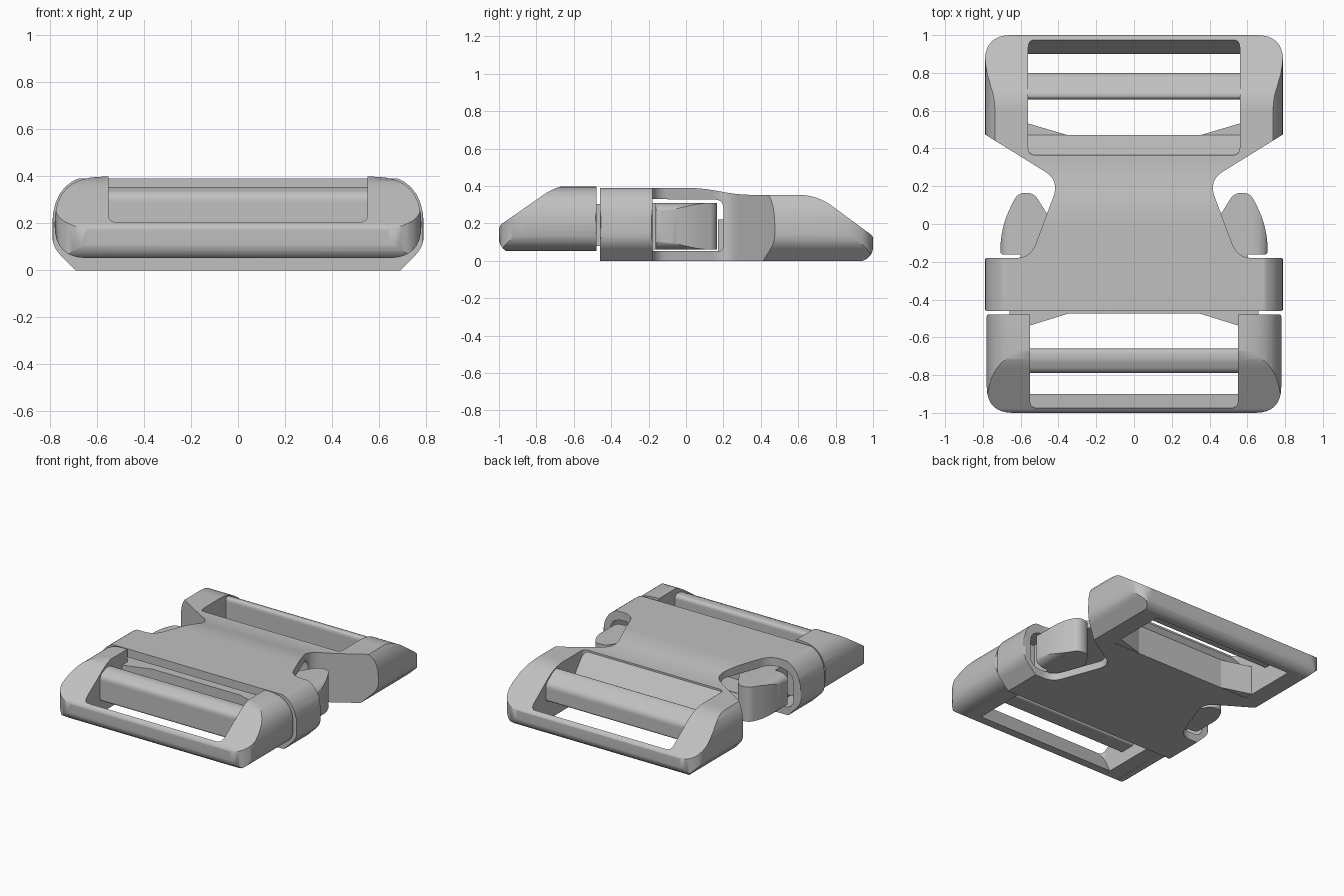
import bpy, bmesh
from mathutils import Vector

if "Cube" in bpy.data.objects:
    bpy.data.objects.remove(bpy.data.objects["Cube"], do_unlink=True)

GREY = (0.53, 0.53, 0.53, 1)
grey = bpy.data.materials.new("grey_plastic")
grey.use_nodes = True
grey.diffuse_color = GREY
grey.node_tree.nodes["Principled BSDF"].inputs["Base Color"].default_value = GREY
grey.node_tree.nodes["Principled BSDF"].inputs["Roughness"].default_value = 0.6


def rounded(points, steps=8):
    """Closed outline; an optional third value rounds that corner."""
    out = []
    for i, p in enumerate(points):
        c = Vector(p[:2])
        if len(p) < 3:
            out.append(c)
            continue
        before = Vector(points[i - 1][:2])
        after = Vector(points[(i + 1) % len(points)][:2])
        a = c + (before - c).normalized() * p[2]
        b = c + (after - c).normalized() * p[2]
        for k in range(steps + 1):
            t = k / steps
            out.append(a * (1 - t) ** 2 + c * 2 * t * (1 - t) + b * t * t)
    return out


def sym(points):
    """Complete a right-hand half outline with its mirror image."""
    return points + [(-p[0], *p[1:]) for p in reversed(points)]


def prism(name, points, axis, low, high):
    """Extrude an outline along an axis (x: y,z  y: x,z  z: x,y)."""
    place = {"x": lambda p, c: (c, p.x, p.y),
             "y": lambda p, c: (p.x, c, p.y),
             "z": lambda p, c: (p.x, p.y, c)}[axis]
    outline = rounded(points)
    bm = bmesh.new()
    bottom = [bm.verts.new(place(p, low)) for p in outline]
    top = [bm.verts.new(place(p, high)) for p in outline]
    bm.faces.new(bottom[::-1])
    bm.faces.new(top)
    for i in range(len(outline)):
        bm.faces.new((bottom[i - 1], bottom[i], top[i], top[i - 1]))
    bmesh.ops.recalc_face_normals(bm, faces=bm.faces[:])
    mesh = bpy.data.meshes.new(name)
    bm.to_mesh(mesh)
    bm.free()
    mesh.materials.append(grey)
    obj = bpy.data.objects.new(name, mesh)
    bpy.context.scene.collection.objects.link(obj)
    return obj


def combine(obj, tool, operation):
    """Apply a boolean and discard the tool."""
    mod = obj.modifiers.new("cut", "BOOLEAN")
    mod.operation, mod.object, mod.solver = operation, tool, "EXACT"
    bpy.context.view_layer.update()
    graph = bpy.context.evaluated_depsgraph_get()
    mesh = bpy.data.meshes.new_from_object(obj.evaluated_get(graph))
    obj.modifiers.clear()
    obj.data = mesh
    bpy.data.objects.remove(tool, do_unlink=True)
    return obj


def solid(name, outline, side, section):
    """Shape that matches a plan, a side profile and a cross-section."""
    obj = prism(name, outline, "z", -0.3, 0.7)
    combine(obj, prism("side_tool", side, "x", -1.2, 1.2), "INTERSECT")
    return combine(obj, prism("section_tool", section, "y", -1.3, 1.3), "INTERSECT")


def slot(plan, side):
    """Strap opening with rounded plan corners and slanted walls."""
    tool = prism("slot_tool", plan, "z", -0.2, 0.6)
    return combine(tool, prism("slot_side", side, "x", -1.1, 1.1), "INTERSECT")


parts = []

# Socket half: collar, waisted neck and strap frame
socket = solid(
    "socket_body",
    sym([(0.79, -0.46, 0.015), (0.79, -0.18, 0.015), (0.548, -0.18, 0.08),
         (0.395, 0.23, 0.09), (0.79, 0.475), (0.79, 1.0, 0.14)]),
    [(-0.6, -0.1), (-0.6, 0.39), (0.08, 0.39, 0.08), (0.28, 0.353, 0.08),
     (0.7, 0.353, 0.1), (1.003, 0.13, 0.02), (1.003, -0.005, 0.1), (0.8, -0.005), (0.8, -0.1)],
    sym([(0.69, 0), (0.79, 0.1, 0.05), (0.79, 0.41, 0.22)]))
combine(socket, slot(
    sym([(0.56, 0.365, 0.04), (0.56, 0.975, 0.04)]),
    [(0.3, 0.7), (0.3, 0.42), (0.47, 0.21), (0.47, -0.3), (0.76, -0.3),
     (0.9, 0), (0.975, 0.155), (1.03, 0.27), (1.03, 0.7)]), "DIFFERENCE")

# Hollow inside the collar, and the open side windows
combine(socket, prism("collar_hollow",
                      sym([(0.735, 0.055, 0.08), (0.735, 0.33, 0.11)]),
                      "y", -0.7, -0.1), "DIFFERENCE")
combine(socket, prism("window_hollow",
                      [(-0.174, 0.052), (0.2, 0.052, 0.03), (0.2, 0.328, 0.05), (-0.174, 0.328)],
                      "x", -1.1, 1.1), "DIFFERENCE")
parts.append(socket)
parts.append(prism("socket_strap_bar",
                   [(0.66, 0.14, 0.02), (0.66, 0.343, 0.04), (0.72, 0.322, 0.02),
                    (0.80, 0.265, 0.03), (0.80, 0.14, 0.02)], "x", -0.567, 0.567))
parts.append(prism("socket_guide_rib", [(-0.04, 0.17), (0.04, 0.17), (0.04, 0.22), (-0.04, 0.22)],
                   "z", 0.03, 0.22))

# Plug half: strap frame
plug = solid(
    "plug_frame",
    sym([(0.78, -1.0, 0.14), (0.78, -0.478, 0.015)]),
    [(-0.3, 0.04), (-0.3, 0.41), (-0.68, 0.41, 0.1), (-1.003, 0.185, 0.03), (-1.003, 0.04, 0.1)],
    sym([(0.78, 0.052, 0.14), (0.78, 0.398, 0.2)]))
combine(plug, slot(
    sym([(0.55, -0.975, 0.04), (0.55, -0.3)]),
    [(-1.03, 0.7), (-1.03, 0.31), (-0.975, 0.2), (-0.9, 0.05), (-0.8, -0.15),
     (-0.2, -0.15), (-0.2, 0.7)]), "DIFFERENCE")
parts.append(plug)
parts.append(prism("plug_strap_bar",
                   [(-0.79, 0.14, 0.02), (-0.79, 0.325, 0.035), (-0.72, 0.355, 0.02),
                    (-0.66, 0.355, 0.03), (-0.66, 0.14, 0.02)], "x", -0.56, 0.56))

# Bulkhead that joins the plug frame to its prongs inside the collar
parts.append(prism("plug_bulkhead",
                   sym([(0.35, -0.475), (0.56, -0.54), (0.66, -0.54), (0.66, -0.3)]),
                   "z", 0.08, 0.305))

# Sprung prongs and the angled gussets of the socket slot
for s, side in ((1, "left"), (-1, "right")):
    prong = prism(side + "_prong",
                  [(s * p[0], *p[1:]) for p in (
                      (0.46, -0.4), (0.6, -0.4), (0.6, -0.162), (0.708, -0.162, 0.02),
                      (0.705, -0.01, 0.12), (0.615, 0.165, 0.04), (0.53, 0.165, 0.04),
                      (0.44, 0.02), (0.42, -0.15))], "z", 0, 0.5)
    combine(prong, prism("prong_tool",
                         [(s * p[0], *p[1:]) for p in (
                             (0.3, 0.06), (0.715, 0.06, 0.09), (0.715, 0.31, 0.09), (0.3, 0.31))],
                         "y", -1, 1), "INTERSECT")
    parts.append(prong)
    parts.append(prism(side + "_slot_gusset",
                       [(s * 0.35, 0.46), (s * 0.35, 0.47), (s * 0.57, 0.535), (s * 0.57, 0.46)],
                       "z", 0.002, 0.21))

# Smooth shading with crisp edges
bpy.ops.object.select_all(action="DESELECT")
for obj in parts:
    obj.select_set(True)
    bpy.context.view_layer.objects.active = obj
bpy.ops.object.shade_smooth_by_angle(angle=0.55)
for obj in parts:
    normals = obj.modifiers.new("even_shading", "WEIGHTED_NORMAL")
    normals.keep_sharp = True
